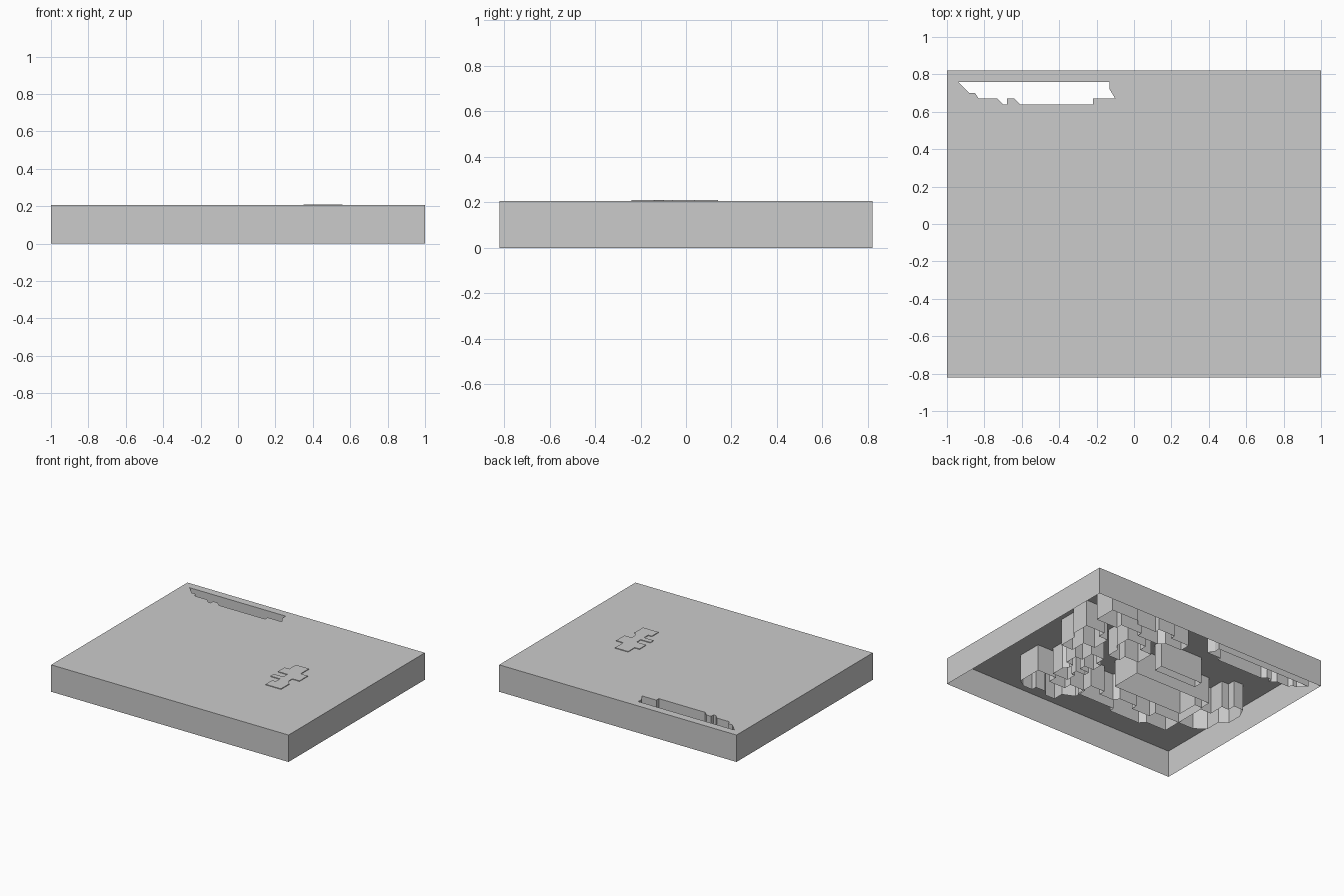
import bpy, bmesh

if "Cube" in bpy.data.objects:
    bpy.data.objects.remove(bpy.data.objects["Cube"])

TOP = 0.205
HX, HY = 1.0, 0.82


def finish(name, bm):
    mesh = bpy.data.meshes.new(name)
    bmesh.ops.recalc_face_normals(bm, faces=bm.faces)
    bm.to_mesh(mesh)
    bm.free()
    ob = bpy.data.objects.new(name, mesh)
    bpy.context.collection.objects.link(ob)
    return ob


def loop(bm, pts, z):
    vs = [bm.verts.new((x, y, z)) for x, y in pts]
    return [bm.edges.new((vs[i], vs[(i + 1) % len(vs)])) for i in range(len(vs))]


def drop(bm, edges, depth):
    new = bmesh.ops.extrude_edge_only(bm, edges=edges)["geom"]
    for v in new:
        if isinstance(v, bmesh.types.BMVert):
            v.co.z -= depth


def curtain(name, pts, top=TOP - 0.001, cap=False):
    """Thin closed wall following an outline, open at the bottom."""
    bm = bmesh.new()
    edges = loop(bm, pts, top)
    if cap:
        bmesh.ops.triangle_fill(bm, edges=edges, use_beauty=True)
    drop(bm, edges, top)
    return finish(name, bm)


# outer shell: lid with a slot cut through, outer walls and slot walls
slot = [(-.94, .76), (-.13, .76), (-.13, .72), (-.10, .67), (-.22, .67),
        (-.22, .64), (-.61, .64), (-.64, .67), (-.68, .67), (-.68, .64),
        (-.70, .64), (-.73, .67), (-.83, .67), (-.85, .70), (-.88, .70)]
bm = bmesh.new()
rim = loop(bm, [(-HX, -HY), (HX, -HY), (HX, HY), (-HX, HY)], TOP)
rim += loop(bm, slot, TOP)
bmesh.ops.triangle_fill(bm, edges=rim, use_beauty=True)
drop(bm, rim, TOP)
flat = [e for e in bm.edges if len(e.link_faces) == 2
        and all(f.normal.z ** 2 > .9 for f in e.link_faces)]
finish("lid_shell", bm)

# raised island that breaks through the lid
curtain("raised_island", [
    (.40, -.24), (.53, -.24), (.53, -.14), (.50, -.10), (.50, -.06), (.56, -.06),
    (.56, .04), (.50, .04), (.50, .14), (.39, .14), (.39, .06), (.35, .06),
    (.35, -.02), (.43, -.02), (.43, -.07), (.35, -.07), (.35, -.11), (.43, -.11),
    (.43, -.16), (.40, -.16)], top=0.21, cap=True)

# long central block
curtain("central_block", [
    (.09, .14), (-.56, .14), (-.56, .06), (-.50, .06), (-.50, -.10), (.09, -.10)])

# stepped wall in front of the central block
curtain("front_island", [
    (.22, -.20), (.10, -.20), (.10, -.25), (-.02, -.25), (-.05, -.21), (-.20, -.21),
    (-.20, -.26), (-.36, -.26), (-.36, -.20), (-.57, -.20), (-.57, -.34), (-.40, -.34),
    (-.36, -.38), (-.10, -.38), (-.10, -.34), (.22, -.34)])

# left rear island beside the central block
curtain("left_island", [
    (-.57, .04), (-.66, .04), (-.66, .16), (-.72, .16), (-.72, .22), (-.80, .22),
    (-.84, .14), (-.84, .02), (-.78, -.02), (-.78, -.14), (-.70, -.20), (-.57, -.20)])

# right front island
curtain("right_front_island", [
    (.64, -.27), (.64, -.46), (.58, -.50), (.50, -.50), (.50, -.46), (.42, -.46),
    (.38, -.50), (.30, -.50), (.30, -.42), (.21, -.38), (.21, -.28), (.34, -.28),
    (.34, -.34), (.48, -.34), (.48, -.27)])

# right rear islands
curtain("right_island", [
    (.78, .42), (.62, .42), (.62, .36), (.54, .36), (.54, .22), (.64, .22),
    (.64, .10), (.74, .10), (.74, .24), (.78, .28)])
curtain("inner_island", [
    (.44, .46), (.28, .46), (.28, .40), (.18, .40), (.18, .26), (.30, .26),
    (.30, .20), (.40, .20), (.40, .30), (.44, .34)])
curtain("middle_bar", [
    (.02, .32), (-.34, .32), (-.34, .25), (.02, .25)])

# long stepped island along the back wall
curtain("rear_island", [
    (.78, .70), (.55, .70), (.52, .66), (.36, .66), (.36, .70), (.22, .70),
    (.22, .66), (.06, .66), (.06, .58), (.20, .58), (.24, .54), (.42, .54),
    (.42, .58), (.60, .58), (.60, .53), (.78, .53)])
